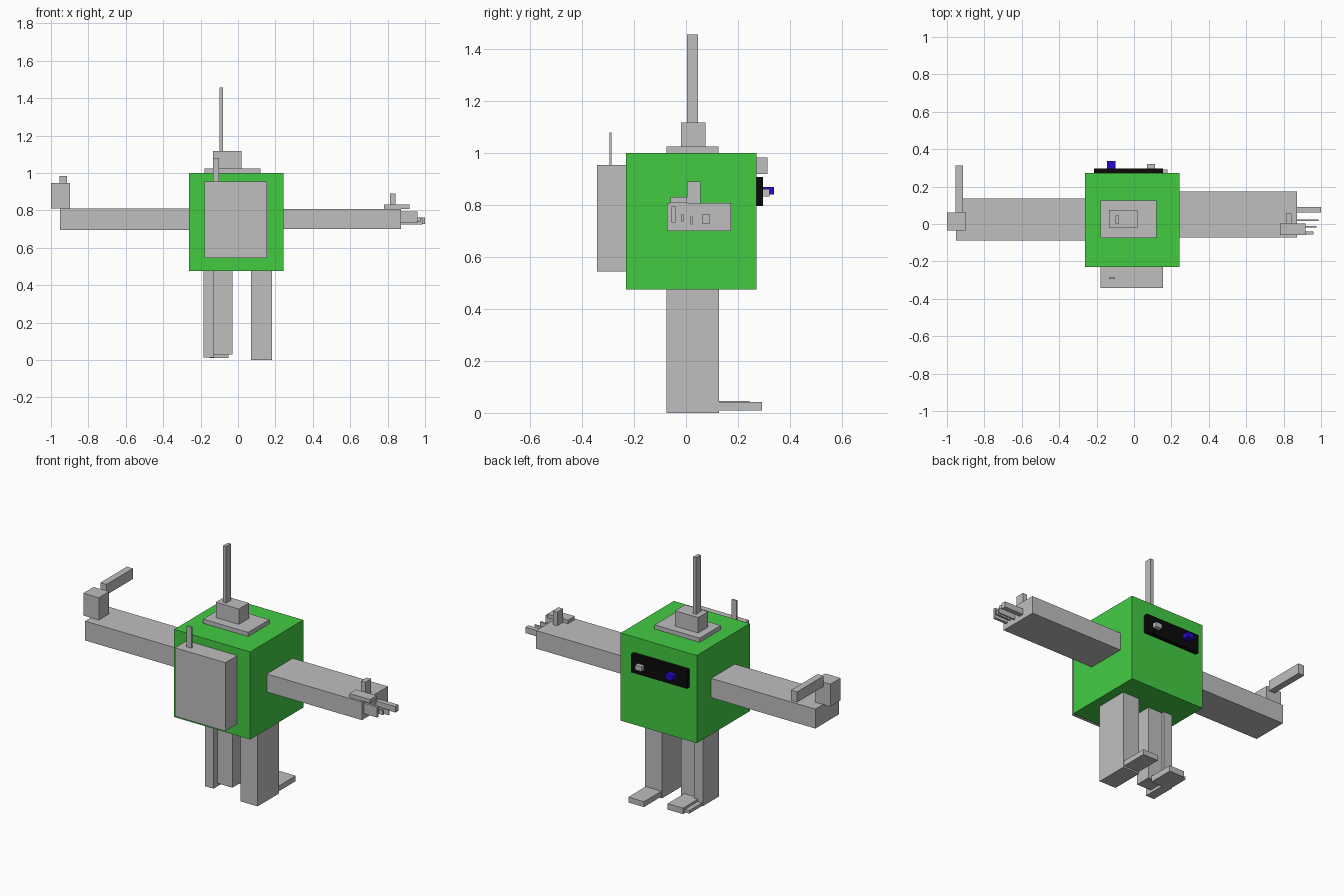
import bpy
import bmesh
from mathutils import Vector


def material(name, rgb):
    m = bpy.data.materials.new(name)
    m.diffuse_color = (*rgb, 1.0)
    return m


GREEN = material("green", (0.055, 0.60, 0.055))
GREY = material("grey", (0.52, 0.52, 0.52))
BLACK = material("black", (0.003, 0.003, 0.003))
BLUE = material("blue", (0.02, 0.003, 0.60))


def box(name, x, y, z, mat=GREY):
    """Axis-aligned box from (min, max) ranges."""
    bm = bmesh.new()
    bmesh.ops.create_cube(bm, size=1.0)
    lo = Vector((x[0], y[0], z[0]))
    hi = Vector((x[1], y[1], z[1]))
    for v in bm.verts:
        v.co = Vector([(hi[i] - lo[i]) * v.co[i] for i in range(3)])
    mesh = bpy.data.meshes.new(name)
    bm.to_mesh(mesh)
    bm.free()
    mesh.materials.append(mat)
    ob = bpy.data.objects.new(name, mesh)
    ob.location = (lo + hi) / 2
    bpy.context.collection.objects.link(ob)
    return ob


# Body and backpack
box("body", (-0.262, 0.242), (-0.23, 0.272), (0.475, 1.0), GREEN)
box("backpack", (-0.178, 0.156), (-0.342, -0.23), (0.545, 0.955))
box("backpack_aerial", (-0.134, -0.102), (-0.295, -0.287), (0.95, 1.08))

# Stepped cap and mast
box("cap_plate", (-0.178, 0.12), (-0.075, 0.125), (1.0, 1.025))
box("cap_block", (-0.133, 0.02), (-0.02, 0.075), (1.025, 1.117))
box("mast", (-0.10, -0.08), (0.003, 0.046), (1.117, 1.456))

# Face panel with two eyes
box("face_panel", (-0.214, 0.155), (0.272, 0.297), (0.797, 0.908), BLACK)
box("blue_eye", (-0.144, -0.10), (0.297, 0.338), (0.84, 0.87), BLUE)
box("grey_eye", (0.07, 0.112), (0.297, 0.322), (0.833, 0.862))

# Arms
box("left_arm", (-0.952, -0.262), (-0.088, 0.136), (0.695, 0.811))
box("right_arm", (0.242, 0.872), (-0.073, 0.173), (0.70, 0.808))

# Left hand: upright block with a long pointer
box("left_hand", (-1.0, -0.898), (-0.035, 0.062), (0.811, 0.945))
box("left_pointer", (-0.955, -0.915), (0.062, 0.313), (0.92, 0.983))

# Right hand: plate, thumb and four fingers
box("right_hand_plate", (0.78, 0.917), (-0.06, 0.003), (0.808, 0.83))
box("right_thumb", (0.813, 0.843), (0.003, 0.056), (0.808, 0.89))
fingers = [
    (0.96, (-0.055, -0.04), (0.732, 0.795)),
    (0.975, (-0.02, -0.01), (0.737, 0.763)),
    (0.987, (0.017, 0.025), (0.725, 0.756)),
    (1.0, (0.062, 0.092), (0.728, 0.763)),
]
for i, (tip, y, z) in enumerate(fingers):
    box(f"right_finger_{i + 1}", (0.872, tip), y, z)

# Legs: one thick, one made of two posts
box("right_leg", (0.07, 0.183), (-0.075, 0.127), (0.0, 0.475))
box("left_leg_outer", (-0.185, -0.128), (-0.05, 0.105), (0.013, 0.475))
box("left_leg_inner", (-0.128, -0.03), (-0.01, 0.088), (0.03, 0.475))

# Feet
box("right_foot", (0.074, 0.178), (0.127, 0.292), (0.01, 0.042))
box("left_foot", (-0.152, -0.05), (0.088, 0.245), (0.01, 0.046))
box("left_foot_side", (-0.18, -0.152), (0.105, 0.225), (0.013, 0.032))
